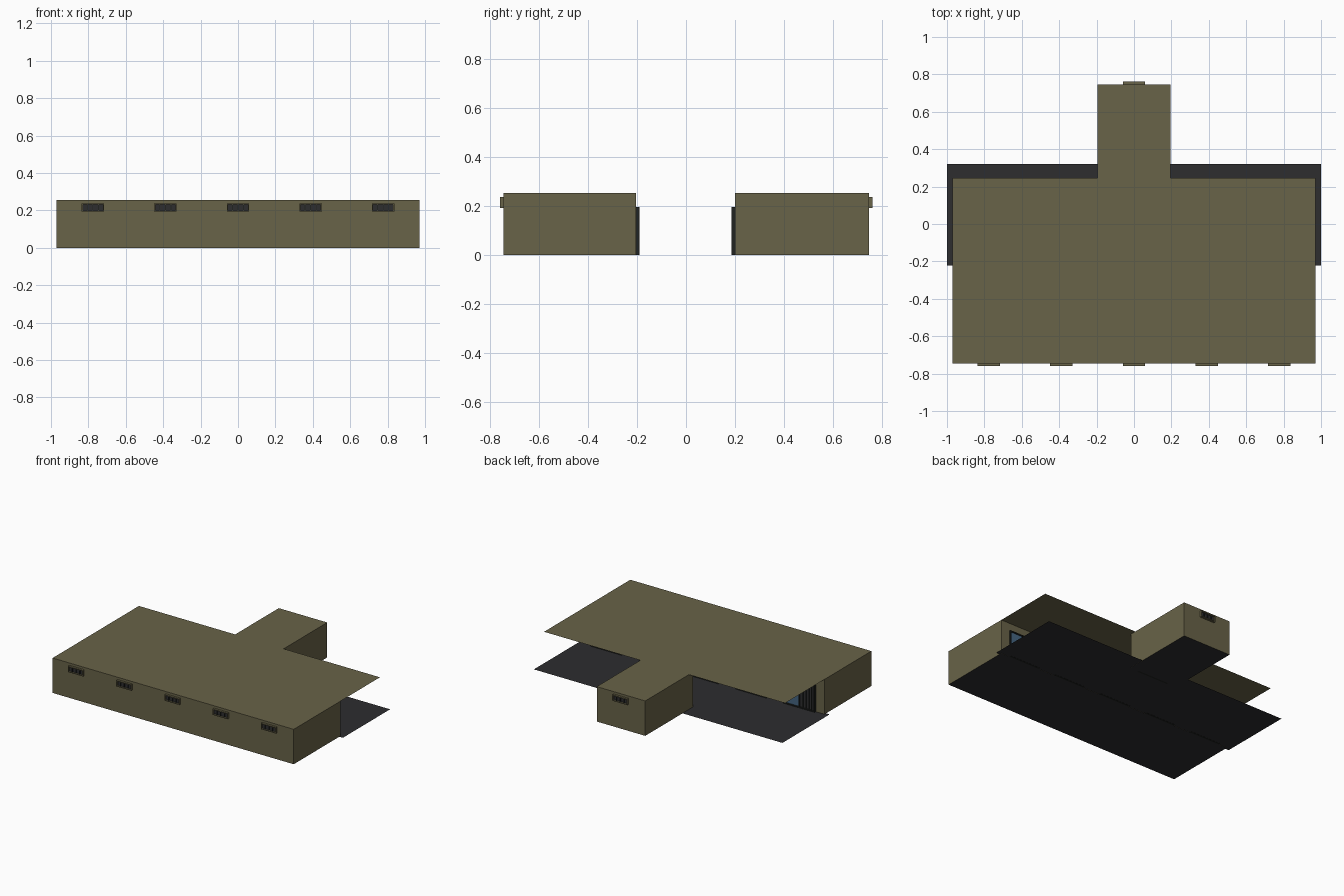
import bpy, bmesh
from mathutils import Matrix, Vector

if "Cube" in bpy.data.objects:
    bpy.data.objects.remove(bpy.data.objects["Cube"])


def mat(name, r, g, b):
    m = bpy.data.materials.new(name)
    m.diffuse_color = (r, g, b, 1)
    m.use_nodes = True
    m.node_tree.nodes["Principled BSDF"].inputs["Base Color"].default_value = m.diffuse_color
    return m


OLIVE = mat("olive", 0.14, 0.125, 0.065)
DARK = mat("dark_grey", 0.026, 0.026, 0.028)
FRAME = mat("frame_black", 0.015, 0.017, 0.015)
GLASS = mat("glass_blue", 0.06, 0.13, 0.22)


def finish(name, bm, material):
    me = bpy.data.meshes.new(name)
    bm.to_mesh(me)
    bm.free()
    ob = bpy.data.objects.new(name, me)
    me.materials.append(material)
    bpy.context.collection.objects.link(ob)
    return ob


def boxes(name, spans, material, xf=Matrix()):
    """One object from boxes given as (x0, x1, y0, y1, z0, z1)."""
    bm = bmesh.new()
    for x0, x1, y0, y1, z0, z1 in spans:
        m = Matrix.Translation(((x0 + x1) / 2, (y0 + y1) / 2, (z0 + z1) / 2))
        m = xf @ m @ Matrix.Diagonal((x1 - x0, y1 - y0, z1 - z0, 1))
        bmesh.ops.create_cube(bm, size=1, matrix=m)
    return finish(name, bm, material)


def sheet(name, outline, z, material):
    bm = bmesh.new()
    bm.faces.new([bm.verts.new((x, y, z)) for x, y in outline])
    return finish(name, bm, material)


def rect(x0, x1, y0, y1):
    return [(x0, y0), (x1, y0), (x1, y1), (x0, y1)]


def walls(name, x0, x1, y0, y1):
    """Four wall faces, open top and bottom."""
    bm = bmesh.new()
    low = [bm.verts.new((x, y, 0)) for x, y in rect(x0, x1, y0, y1)]
    top = [bm.verts.new(v.co + Vector((0, 0, H))) for v in low]
    for i in range(4):
        j = (i + 1) % 4
        bm.faces.new((low[i], low[j], top[j], top[i]))
    return finish(name, bm, OLIVE)


H = 0.254
W, T = 0.97, 0.195          # half widths of main block and rear block
FRONT, INNER, REAR = -0.745, -0.205, 0.747

# Wall blocks and their floors
walls("main_walls", -W, W, FRONT, INNER)
walls("rear_walls", -T, T, 0.2, REAR)
sheet("main_floor", rect(-W, W, FRONT, INNER), 0, DARK)
sheet("rear_floor", rect(-T, T, 0.2, REAR), 0, DARK)

# T-shaped roof sheet over rooms and walkway
e = 0.246
sheet("roof", [(-W, FRONT), (W, FRONT), (W, e), (T, e), (T, REAR),
               (-T, REAR), (-T, e), (-W, e)], H, OLIVE)

# Walkway paving
sheet("walkway", rect(-1, 1, -0.222, 0.32), 0.001, DARK)


def vent(name, xf):
    """High slot window facing local -y, wall at local y = 0."""
    w, z0, z1, d, t = 0.06, 0.193, 0.237, 0.015, 0.006
    bars = [(-w, w, -d, 0, z0, z0 + t), (-w, w, -d, 0, z1 - t, z1),
            (-w, -w + t, -d, 0, z0 + t, z1 - t), (w - t, w, -d, 0, z0 + t, z1 - t)]
    boxes(name + "_frame", bars, OLIVE, xf)
    slim = [(x - 0.002, x + 0.002, -0.012, 0, z0 + t, z1 - t) for x in (-0.03, 0, 0.03)]
    boxes(name + "_bars", slim, FRAME, xf)
    boxes(name + "_pane", [(-w + t, w - t, -0.005, 0, z0 + t, z1 - t)], DARK, xf)


def door_unit(name, xf):
    """Glazed panel beside a slatted door, facing local +y."""
    w, h, d, t = 0.125, 0.196, 0.014, 0.008
    frame = [(-w, w, 0, d, h - t, h), (-w, w, 0, d, 0, t)]
    frame += [(x - t / 2, x + t / 2, 0, d, t, h - t) for x in (-w + t / 2, 0, w - t / 2)]
    boxes(name + "_frame", frame, FRAME, xf)
    boxes(name + "_glass", [(t / 2, w - t, 0, 0.006, t, h - t)], GLASS, xf)
    boxes(name + "_panel", [(-w + t, -t / 2, 0, 0.006, t, h - t)], DARK, xf)
    slats = [(x - 0.003, x + 0.003, 0, 0.011, t, h - t)
             for x in (-0.097, -0.075, -0.052, -0.026)]
    boxes(name + "_slats", slats, FRAME, xf)


# Five rooms in the main block, one in the rear block
TURN = Matrix.Rotation(3.14159265, 4, 'Z')
for i in range(5):
    x = (i - 2) * 0.388
    vent(f"vent_{i}", Matrix.Translation((x, FRONT, 0)))
    door_unit(f"door_{i}", Matrix.Translation((x, INNER, 0)))
vent("rear_vent", Matrix.Translation((0, REAR, 0)) @ TURN)
door_unit("rear_door", Matrix.Translation((0, 0.2, 0)) @ TURN)
